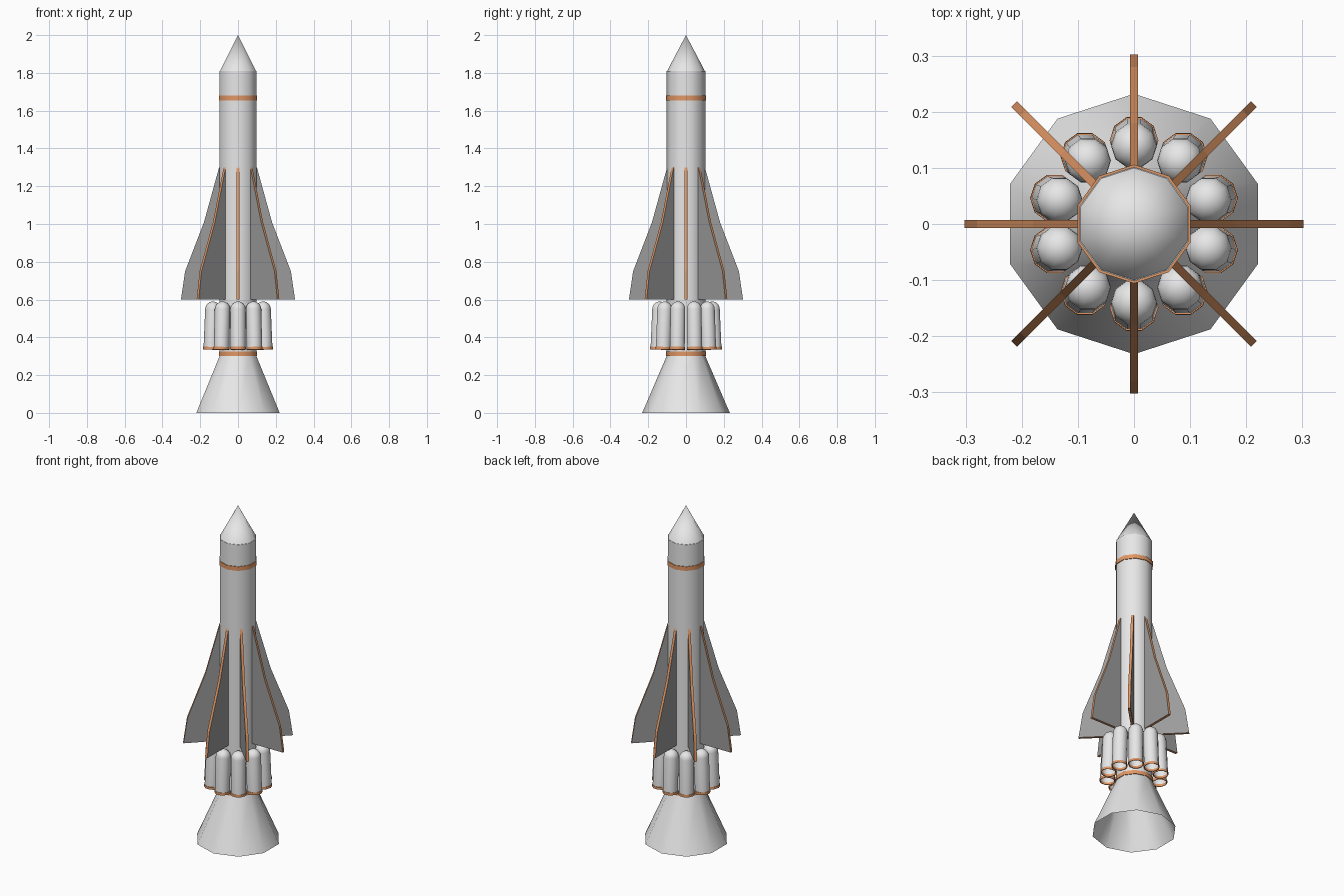
import bpy, bmesh, math
from mathutils import Matrix

if "Cube" in bpy.data.objects:
    bpy.data.objects.remove(bpy.data.objects["Cube"])


def material(name, rgb):
    m = bpy.data.materials.new(name)
    m.use_nodes = True
    m.diffuse_color = (*rgb, 1)
    m.node_tree.nodes["Principled BSDF"].inputs["Base Color"].default_value = (*rgb, 1)
    return m


WHITE = material("white paint", (0.8, 0.8, 0.8))
GREY = material("grey fin", (0.33, 0.33, 0.33))
COPPER = material("copper", (0.75, 0.31, 0.13))


def finish(name, bm, mats, smooth=True):
    bmesh.ops.recalc_face_normals(bm, faces=bm.faces)
    mesh = bpy.data.meshes.new(name)
    bm.to_mesh(mesh)
    bm.free()
    for m in mats:
        mesh.materials.append(m)
    obj = bpy.data.objects.new(name, mesh)
    bpy.context.collection.objects.link(obj)
    if smooth:
        bpy.ops.object.select_all(action="DESELECT")
        obj.select_set(True)
        bpy.context.view_layer.objects.active = obj
        bpy.ops.object.shade_smooth_by_angle(angle=math.radians(50))
    return obj


def lathe(name, profile, mat, closed=False, sides=10):
    """Turn a (radius, height) profile about z, with a corner facing +y."""
    bm = bmesh.new()
    turn = Matrix.Rotation(math.pi / 2, 3, "Z")
    verts = [bm.verts.new(turn @ Matrix.Rotation(0, 3, "Z") @ Matrix.Identity(3).col[0] * r
                          + Matrix.Identity(3).col[2] * z) for r, z in profile]
    edges = [bm.edges.new(pair) for pair in zip(verts, verts[1:])]
    if closed:
        edges.append(bm.edges.new((verts[-1], verts[0])))
    bmesh.ops.spin(bm, geom=verts + edges, axis=(0, 0, 1), cent=(0, 0, 0),
                   angle=math.tau, steps=sides, use_duplicate=False)
    bmesh.ops.remove_doubles(bm, verts=bm.verts, dist=1e-5)
    return finish(name, bm, [mat])


def band(name, inner, outer, low, high):
    return lathe(name, [(inner, low), (outer, low), (outer, high), (inner, high)],
                 COPPER, closed=True)


# Hull, nose and main engine bell
lathe("hull", [(0, 0.3), (0.102, 0.3), (0.102, 1.81), (0, 1.81)], WHITE)
lathe("nose_cone", [(0, 1.808), (0.101, 1.808), (0, 2.0)], WHITE)
lathe("engine_bell", [(0.232, 0), (0.102, 0.302)], WHITE)
band("upper_band", 0.098, 0.106, 1.655, 1.68)
band("lower_band", 0.098, 0.106, 0.302, 0.325)

# Ring of open-ended boosters, leaning in towards the top
LENGTH, RADIUS = 0.255, 0.041
dome = [(RADIUS * math.cos(t * math.pi / 12), LENGTH - RADIUS + RADIUS * math.sin(t * math.pi / 12))
        for t in range(6)]
for i in range(10):
    place = (Matrix.Rotation(math.pi / 2 + i * math.tau / 10, 4, "Z")
             @ Matrix.Translation((0.149, 0, 0.335))
             @ Matrix.Rotation(math.radians(-2.5), 4, "Y"))
    tube = lathe(f"booster_{i + 1}", [(RADIUS, 0)] + dome + [(0, LENGTH)], WHITE)
    trim = band(f"booster_band_{i + 1}", 0.04, 0.0435, 0, 0.014)
    tube.matrix_world = place
    trim.matrix_world = place

# Swept fins with copper rims
outline = [(0.085, 0.6), (0.302, 0.6), (0.28, 0.75), (0.18, 1.01), (0.1, 1.3), (0.085, 1.3)]
for i in range(8):
    bm = bmesh.new()
    side = bm.faces.new([bm.verts.new((x, -0.0075, z)) for x, z in outline])
    grown = bmesh.ops.extrude_face_region(bm, geom=[side], use_keep_orig=True)["geom"]
    bmesh.ops.translate(bm, vec=(0, 0.015, 0),
                        verts=[g for g in grown if isinstance(g, bmesh.types.BMVert)])
    bm.normal_update()
    for f in bm.faces:
        f.material_index = 0 if abs(f.normal.y) > 0.9 else 1
    fin = finish(f"fin_{i + 1}", bm, [GREY, COPPER], smooth=False)
    fin.rotation_euler.z = i * math.tau / 8
